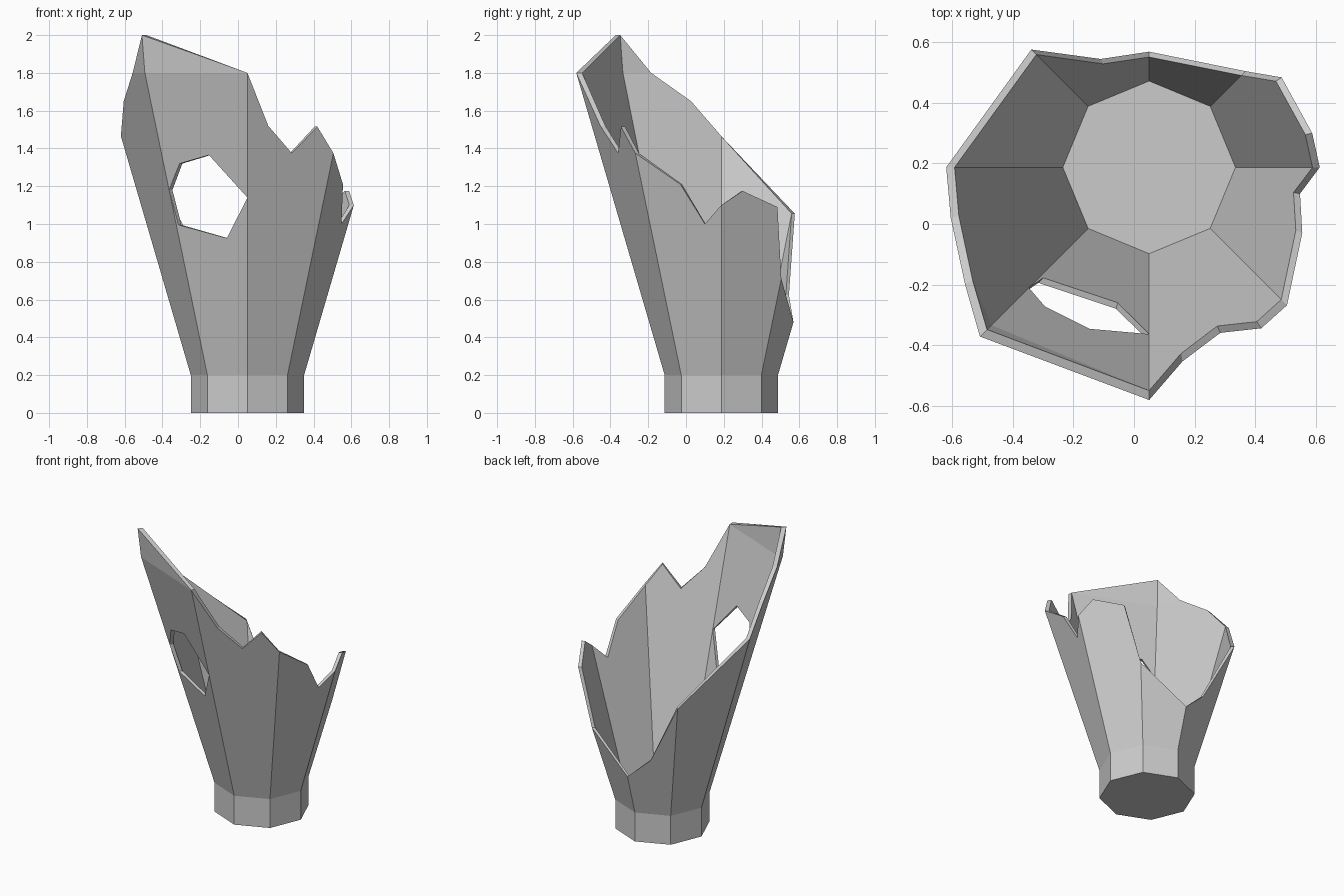
import bpy, bmesh
from math import cos, sin, radians
from mathutils import Vector

if "Cube" in bpy.data.objects:
    bpy.data.objects.remove(bpy.data.objects["Cube"])

CENTRE = Vector((0.05, 0.187, 0))
OUTER = [(0, 0.30), (0.2, 0.30), (1.8, 0.768), (2.0, 0.79)]
INNER = [(0, 0.285), (0.2, 0.285), (1.8, 0.737), (2.0, 0.757)]

# Rim of each octagon side: (fraction across the side, height), upper edge left to right
PANELS = [
    (225, [(0, 1.18), (0.03, 0.995), (0.70, 0.925), (1, 1.14)]),      # below the hole
    (270, [(0, 1.14), (0, 1.8), (0.227, 1.52), (0.516, 1.375), (0.765, 1.515), (1, 1.375)]),
    (315, [(0, 1.375), (0.485, 1.21), (0.77, 1.0), (1, 1.1)]),
    (0, [(0, 1.1), (0.273, 1.175), (0.75, 1.09), (1, 0.71)]),
    (45, [(0, 0.71), (1, 0.48)]),
    (90, [(0, 0.48), (0.533, 0.624), (1, 1.055)]),
    (135, [(0, 1.055), (1, 1.465)]),
    (180, [(0, 1.465), (0.326, 1.65), (0.713, 1.8), (1, 1.8), (1, 1.18)]),
]
# Pieces that do not start from the flare's foot
UPPER = [
    (225, [(0, 1.18), (0.19, 1.32), (0.55, 1.365), (1, 1.14), (1, 1.8), (0, 1.8)]),  # above the hole
    (225, [(0, 1.8), (1, 1.8), (0, 2.0)]),                                           # tallest tip
    (180, [(0.713, 1.8), (1, 1.8), (1, 2.0)]),
]


def radius(profile, z):
    for (z0, r0), (z1, r1) in zip(profile, profile[1:]):
        if z <= z1:
            return r0 + (r1 - r0) * (z - z0) / (z1 - z0)


def point(profile, angle, t, z):
    r = radius(profile, z)
    a, b = radians(angle), radians(angle + 45)
    corner = Vector((cos(a), sin(a), 0)).lerp(Vector((cos(b), sin(b), 0)), t)
    return CENTRE + corner * r + Vector((0, 0, z))


bm = bmesh.new()
shared = {}


def vert(skin, angle, t, z):
    if t == 1:
        angle, t = (angle + 45) % 360, 0
    key = (skin, angle, t, z)
    if key not in shared:
        profile = OUTER if skin == "out" else INNER
        shared[key] = bm.verts.new(point(profile, angle, t, z))
    return shared[key]


# Outer and inner skins, with rim strips wherever a side's edge is open
sides = [(a, [(0, 0.2), (1, 0.2)] + rim[::-1]) for a, rim in PANELS] + UPPER
uses = {}
for angle, outline in sides:
    for skin in ("out", "in"):
        bm.faces.new([vert(skin, angle, t, z) for t, z in outline])
    for p, q in zip(outline, outline[1:] + outline[:1]):
        pair = frozenset((vert("out", angle, *p), vert("out", angle, *q)))
        uses.setdefault(pair, []).append((angle, p, q))
for found in uses.values():
    angle, p, q = found[0]
    if len(found) == 1 and not (p[1] == q[1] == 0.2):
        bm.faces.new([vert("out", angle, *p), vert("out", angle, *q),
                      vert("in", angle, *q), vert("in", angle, *p)])

# Octagonal foot, underside and inner floor
for a in range(0, 360, 45):
    bm.faces.new([vert("out", a, *p) for p in ((0, 0), (1, 0), (1, 0.2), (0, 0.2))])
bm.faces.new([vert("out", a, 0, 0) for a in range(0, 360, 45)])
bm.faces.new([vert("in", a, 0, 0.2) for a in range(0, 360, 45)])
bmesh.ops.recalc_face_normals(bm, faces=bm.faces[:])

mesh = bpy.data.meshes.new("broken_vessel")
bm.to_mesh(mesh)
bm.free()
bpy.context.collection.objects.link(bpy.data.objects.new("broken_vessel", mesh))
